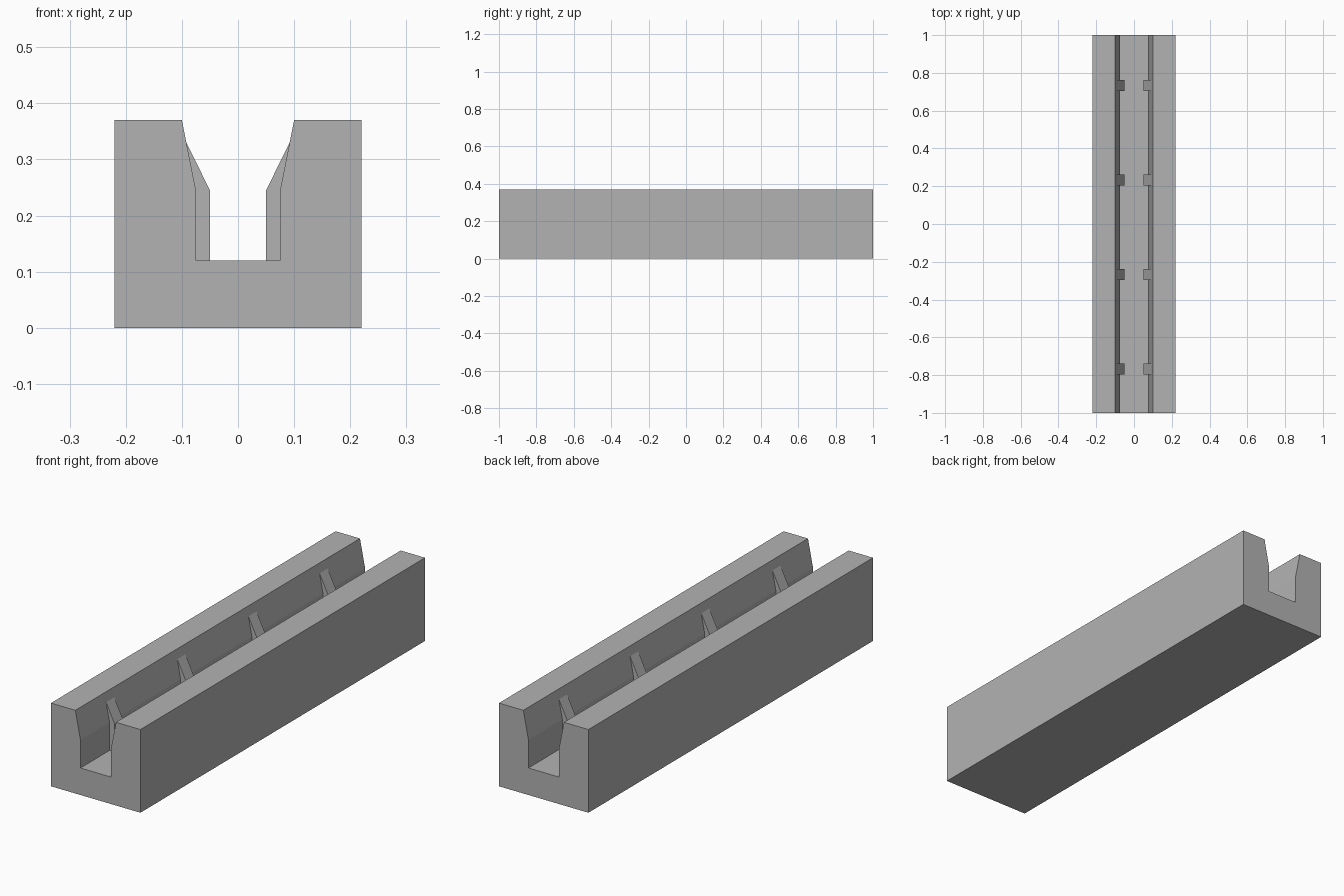
import bpy
import bmesh

cube = bpy.data.objects.get("Cube")
if cube:
    bpy.data.objects.remove(cube, do_unlink=True)

# Single plain grey
grey = bpy.data.materials.new("grey")
grey.use_nodes = True
colour = (0.45, 0.45, 0.45, 1)
grey.diffuse_color = colour
grey.node_tree.nodes["Principled BSDF"].inputs["Base Color"].default_value = colour


def extrude_profile(name, profile, y_start, y_end):
    """Extrude a closed x-z profile along y into a solid object."""
    bm = bmesh.new()
    face = bm.faces.new([bm.verts.new((x, y_start, z)) for x, z in profile])
    result = bmesh.ops.extrude_face_region(bm, geom=[face], use_keep_orig=True)
    moved = [v for v in result["geom"] if isinstance(v, bmesh.types.BMVert)]
    bmesh.ops.translate(bm, verts=moved, vec=(0, y_end - y_start, 0))
    bmesh.ops.recalc_face_normals(bm, faces=bm.faces[:])
    mesh = bpy.data.meshes.new(name)
    bm.to_mesh(mesh)
    bm.free()
    mesh.materials.append(grey)
    obj = bpy.data.objects.new(name, mesh)
    bpy.context.collection.objects.link(obj)
    return obj


# Channel body: U section with a flared mouth
half = [(0.22, 0), (0.22, 0.37), (0.10, 0.37), (0.075, 0.245), (0.075, 0.12)]
section = half + [(-x, z) for x, z in reversed(half)]
extrude_profile("channel_body", section, -1, 1)

# Grip ribs: four facing pairs, rooted slightly into the walls and floor
rib = [(0.05, 0.11), (0.05, 0.245), (0.092, 0.33), (0.10, 0.33), (0.085, 0.11)]
rib_width = 0.057
for i in range(4):
    y = 0.733 - 0.5 * i
    for side, sign in (("left", 1), ("right", -1)):
        extrude_profile(f"{side}_rib_{i + 1}", [(sign * x, z) for x, z in rib],
                        y - rib_width / 2, y + rib_width / 2)
